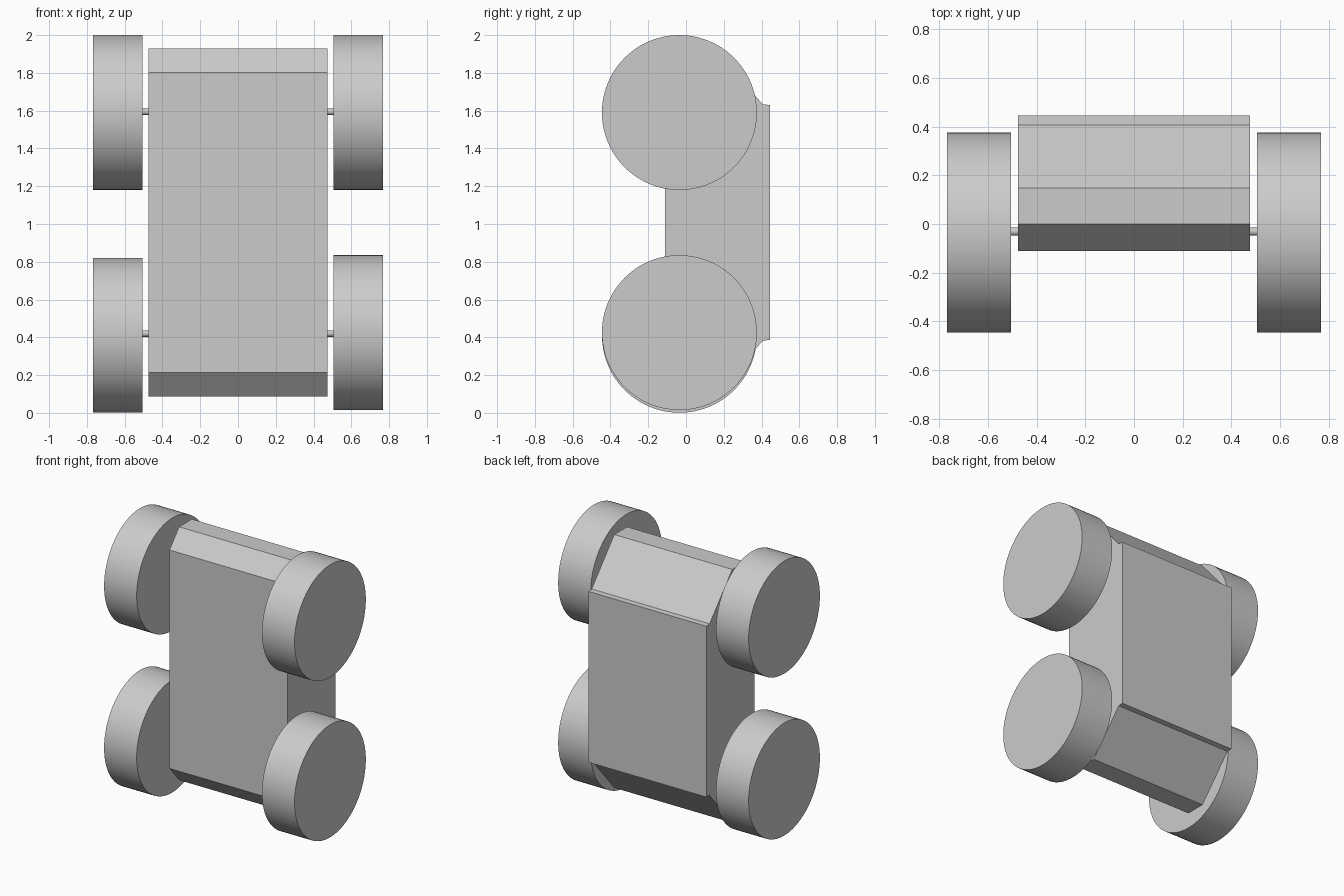
import bpy, bmesh
from math import pi

if "Cube" in bpy.data.objects:
    bpy.data.objects.remove(bpy.data.objects["Cube"])


def cylinder(name, x, y, z, radius, length, sides):
    bpy.ops.mesh.primitive_cylinder_add(vertices=sides, radius=radius, depth=length,
                                        location=(x, y, z), rotation=(0, pi / 2, 0))
    ob = bpy.context.object
    ob.name = name
    bpy.ops.object.shade_smooth_by_angle()
    return ob


# Body: side profile (y, z offset from middle), mirrored in z, extruded along x
MID_Z, HALF_X = 1.008, 0.475
upper = [(-0.11, 0.795), (0.0, 0.922), (0.147, 0.922), (0.407, 0.625), (0.445, 0.622)]
profile = upper + [(y, -z) for y, z in reversed(upper)]
bm = bmesh.new()
face = bm.faces.new([bm.verts.new((-HALF_X, y, MID_Z + z)) for y, z in profile])
ext = bmesh.ops.extrude_face_region(bm, geom=[face])
bmesh.ops.translate(bm, vec=(2 * HALF_X, 0, 0),
                    verts=[v for v in ext["geom"] if isinstance(v, bmesh.types.BMVert)])
bmesh.ops.recalc_face_normals(bm, faces=bm.faces)
mesh = bpy.data.meshes.new("body")
bm.to_mesh(mesh)
bm.free()
bpy.context.collection.objects.link(bpy.data.objects.new("body", mesh))

# Wheels and short axle stubs; the lower right wheel sits slightly higher
WHEEL_Y = -0.035
for side, label in ((-1, "left"), (1, "right")):
    for level, z in (("upper", 1.59), ("lower", 0.411 if side < 0 else 0.425)):
        cylinder(f"{level}_{label}_wheel", side * 0.636, WHEEL_Y, z, 0.41, 0.262, 96)
        axle_z = 1.594 if level == "upper" else 0.42
        cylinder(f"{level}_{label}_axle", side * 0.49, -0.031, axle_z, 0.017, 0.09, 24)
